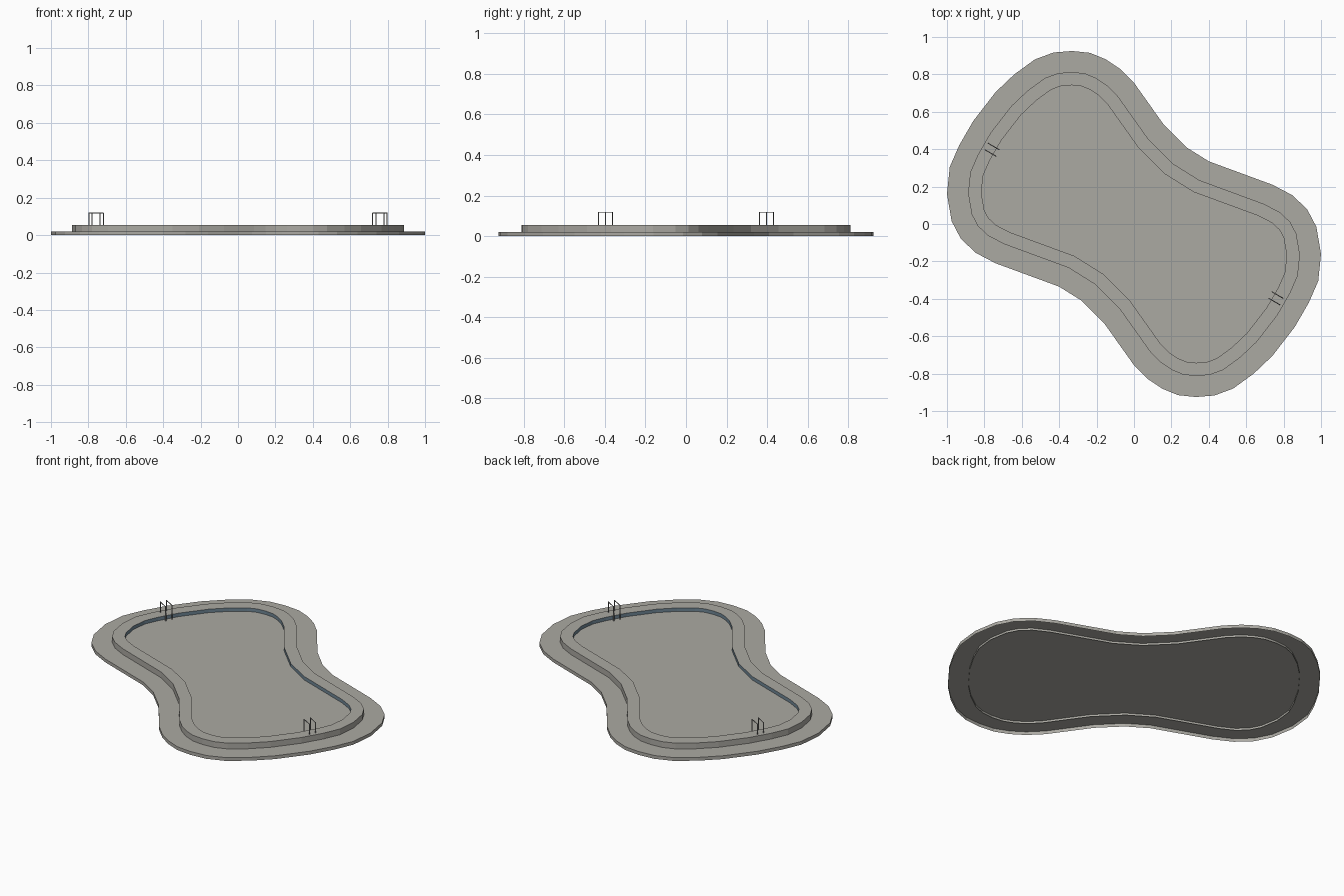
import bpy, bmesh
from mathutils import Vector

if "Cube" in bpy.data.objects:
    bpy.data.objects.remove(bpy.data.objects["Cube"])


def material(name, rgb):
    m = bpy.data.materials.new(name)
    m.diffuse_color = (*rgb, 1)
    m.use_nodes = True
    m.node_tree.nodes["Principled BSDF"].inputs["Base Color"].default_value = m.diffuse_color
    return m


STONE = material("warm grey stone", (0.41, 0.40, 0.365))
TILE = material("blue grey tile", (0.16, 0.24, 0.30))
METAL = material("rail metal", (0.30, 0.30, 0.29))

# Half of the rounded outline; the rest is the same turned by 180 degrees
HALF = [(-1.0, 0.16), (-0.985, 0.305), (-0.935, 0.42), (-0.86, 0.55),
        (-0.74, 0.705), (-0.64, 0.80), (-0.53, 0.88), (-0.43, 0.917),
        (-0.33, 0.925), (-0.235, 0.915), (-0.15, 0.88), (-0.075, 0.83),
        (0.0, 0.755), (0.16, 0.53), (0.28, 0.41), (0.40, 0.335),
        (0.74, 0.21), (0.845, 0.155), (0.925, 0.08), (0.975, -0.015)]
OUTLINE = [Vector(p) for p in HALF] + [-Vector(p) for p in HALF]
OUTLINE.reverse()  # counter-clockwise


def inset(dist):
    """Outline moved inward by a constant distance."""
    pts = []
    n = len(OUTLINE)
    for i, p in enumerate(OUTLINE):
        a = (p - OUTLINE[i - 1]).normalized()
        b = (OUTLINE[(i + 1) % n] - p).normalized()
        na, nb = Vector((-a.y, a.x)), Vector((-b.y, b.x))
        m = (na + nb).normalized()
        pts.append(p + m * dist / m.dot(na))
    return pts


def loft(name, rings, mat, cap=False):
    """Join outline rings given as (inset, height), optionally closed on top."""
    bm = bmesh.new()
    loops = [[bm.verts.new((p.x, p.y, z)) for p in inset(d)] for d, z in rings]
    for lo, hi in zip(loops, loops[1:]):
        for i in range(len(lo)):
            j = (i + 1) % len(lo)
            bm.faces.new((lo[i], lo[j], hi[j], hi[i]))
    if cap:
        bm.faces.new(loops[-1])
    me = bpy.data.meshes.new(name)
    bm.to_mesh(me)
    bm.free()
    me.materials.append(mat)
    ob = bpy.data.objects.new(name, me)
    bpy.context.collection.objects.link(ob)
    return ob


# Deck slab, raised rim, inner wall and pool surface
loft("deck", [(0, 0), (0, 0.02)], STONE, cap=True)
loft("rim", [(0.112, 0.007), (0.112, 0.055), (0.182, 0.055)], STONE)
loft("inner_wall", [(0.182, 0.055), (0.182, 0.034)], TILE)
loft("pool_surface", [(0.182, 0.034)], STONE, cap=True)


def rail(name, outer, inner):
    """Thin square hoop: one leg on the rim, the other in the pool."""
    o, i = Vector(outer), Vector(inner)
    cu = bpy.data.curves.new(name, 'CURVE')
    cu.dimensions = '3D'
    cu.bevel_depth = 0.003
    cu.bevel_resolution = 0
    cu.use_fill_caps = True
    sp = cu.splines.new('POLY')
    path = [(o, 0.054), (o, 0.118), (i, 0.118), (i, 0.03)]
    sp.points.add(len(path) - 1)
    for pt, (p, z) in zip(sp.points, path):
        pt.co = (p.x, p.y, z, 1)
    cu.materials.append(METAL)
    ob = bpy.data.objects.new(name, cu)
    bpy.context.collection.objects.link(ob)


# A pair of ladder rails at each end
for s, side in ((1, "left"), (-1, "right")):
    rail(f"ladder_rail_{side}_a", (-0.78 * s, 0.432 * s), (-0.72 * s, 0.397 * s))
    rail(f"ladder_rail_{side}_b", (-0.797 * s, 0.397 * s), (-0.737 * s, 0.362 * s))
